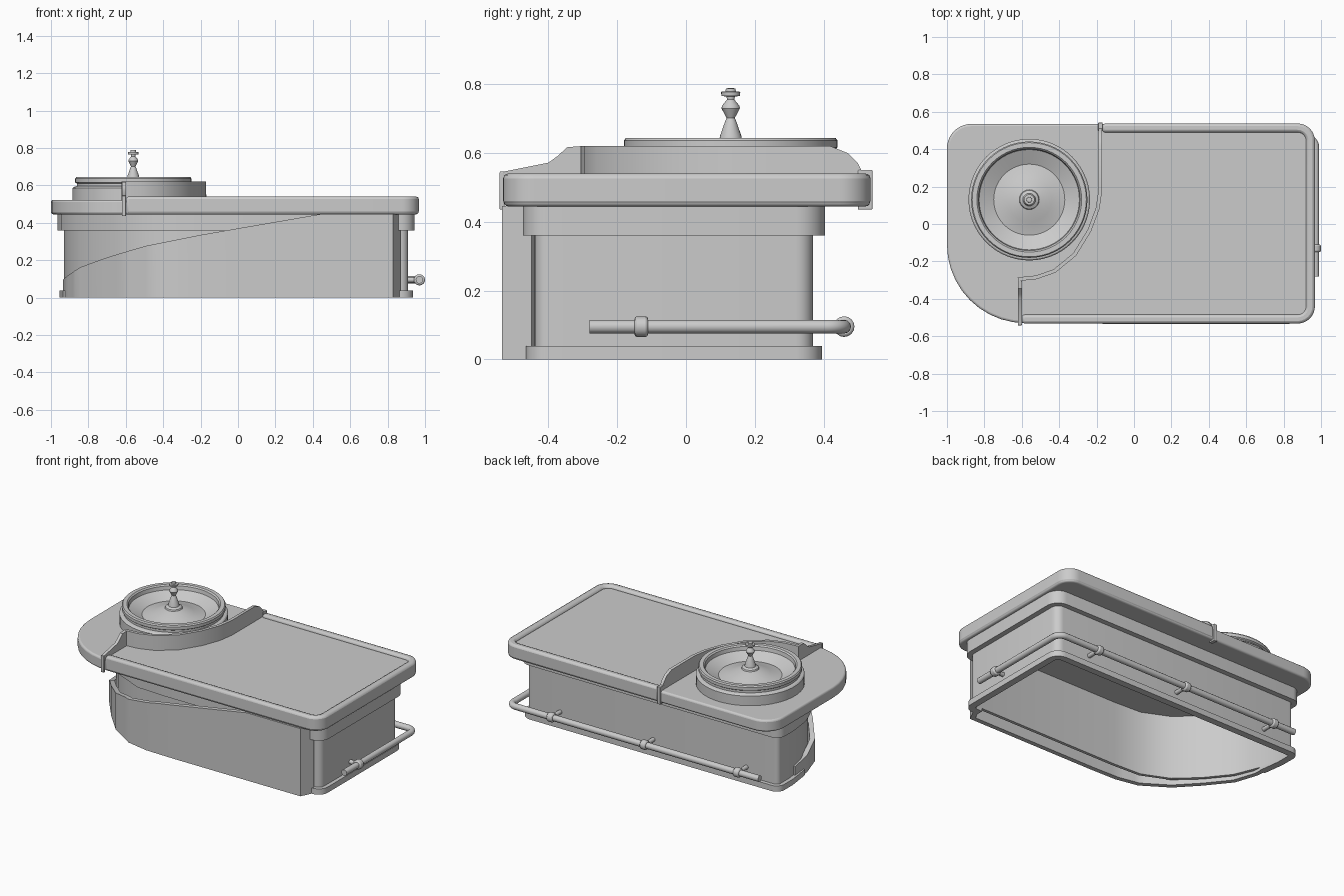
import bpy, bmesh, math
from mathutils import Vector, Matrix

if "Cube" in bpy.data.objects:
    bpy.data.objects.remove(bpy.data.objects["Cube"])


def finish(name, bm, bevel=0.0, segs=2):
    bmesh.ops.recalc_face_normals(bm, faces=bm.faces)
    me = bpy.data.meshes.new(name)
    bm.to_mesh(me)
    bm.free()
    ob = bpy.data.objects.new(name, me)
    bpy.context.collection.objects.link(ob)
    if bevel:
        m = ob.modifiers.new("bevel", 'BEVEL')
        m.width, m.segments, m.limit_method = bevel, segs, 'ANGLE'
        m.angle_limit = math.radians(50)
    return ob


def fillet(pts, n=8):
    """Outline from (x, y, radius) corners; radius 0 keeps the point."""
    out = []
    for i, (x, y, r) in enumerate(pts):
        p = Vector((x, y))
        if not r:
            out.append(p)
            continue
        a = (Vector(pts[i - 1][:2]) - p).normalized()
        b = (Vector(pts[(i + 1) % len(pts)][:2]) - p).normalized()
        c = p + (a + b) * r
        for k in range(n + 1):
            t = k / n * math.pi / 2
            out.append(c - b * r * math.cos(t) - a * r * math.sin(t))
    return out


def offset(path, d, closed):
    """Shift a path to its right (outward for counter-clockwise) by d."""
    n, out = len(path), []
    for i, p in enumerate(path):
        ds = []
        if closed or i > 0:
            ds.append((p - path[i - 1]).normalized())
        if closed or i < n - 1:
            ds.append((path[(i + 1) % n] - p).normalized())
        ns = [Vector((v.y, -v.x)) for v in ds]
        m = sum(ns, Vector((0, 0))).normalized()
        out.append(p + m * d / max(0.4, m.dot(ns[0])))
    return out


def ribbon(name, path, z0, tops, thick, closed=False, bevel=0.0):
    """Standing wall along a path, thickness to its left."""
    inner = offset(path, -thick, closed)
    if not isinstance(tops, list):
        tops = [tops] * len(path)
    bm = bmesh.new()
    rows = [[bm.verts.new((*q, z)) for q, z in ((p, z0), (p, t), (s, t), (s, z0))]
            for p, s, t in zip(path, inner, tops)]
    n = len(rows)
    for i in range(n if closed else n - 1):
        a, b = rows[i], rows[(i + 1) % n]
        for k in range(4):
            bm.faces.new((a[k], b[k], b[(k + 1) % 4], a[(k + 1) % 4]))
    if not closed:
        bm.faces.new(rows[0])
        bm.faces.new(rows[-1])
    return finish(name, bm, bevel)


def slab(name, path, z0, z1, bevel=0.0):
    bm = bmesh.new()
    low = [bm.verts.new((*p, z0)) for p in path]
    high = [bm.verts.new((*p, z1)) for p in path]
    bm.faces.new(low)
    bm.faces.new(high)
    for i in range(len(path)):
        bm.faces.new((low[i - 1], low[i], high[i], high[i - 1]))
    return finish(name, bm, bevel, 3)


def lathe(name, profile, center, n=48):
    bm = bmesh.new()
    vs = [bm.verts.new((r, 0, z)) for r, z in profile]
    es = [bm.edges.new(e) for e in zip(vs, vs[1:])]
    bmesh.ops.spin(bm, geom=vs + es, cent=(0, 0, 0), axis=(0, 0, 1),
                   angle=2 * math.pi, steps=n)
    bmesh.ops.remove_doubles(bm, verts=bm.verts, dist=1e-5)
    bmesh.ops.translate(bm, verts=bm.verts, vec=center)
    return finish(name, bm)


def rod(name, a, b, r, bevel=0.0, n=16):
    a, b = Vector(a), Vector(b)
    bm = bmesh.new()
    rot = (b - a).to_track_quat('Z', 'Y').to_matrix().to_4x4()
    bmesh.ops.create_cone(bm, cap_ends=True, segments=n, radius1=r, radius2=r,
                          depth=(b - a).length, matrix=Matrix.Translation((a + b) / 2) @ rot)
    return finish(name, bm, bevel)


def interp(x, table):
    for (x0, z0), (x1, z1) in zip(table, table[1:]):
        if x <= x1:
            return z0 + (z1 - z0) * max(0, x - x0) / (x1 - x0)
    return table[-1][1]


def box(name, lo, hi):
    bm = bmesh.new()
    bmesh.ops.create_cube(bm, size=1)
    for v in bm.verts:
        v.co = [lo[i] if v.co[i] < 0 else hi[i] for i in range(3)]
    return finish(name, bm, 0.003)


# Countertop with a wide rounded front-left corner
top = fillet([(-1, -.53, .42), (.965, -.53, .09), (.965, .535, .09), (-1, .535, .13)], 10)
slab("countertop", top, .445, .522, .012)

# Raised rim around the playing surface
rim = fillet([(-.6, -.53, 0), (.965, -.53, .09), (.965, .535, .09), (-.17, .535, 0)], 10)
ribbon("table_rim", offset(rim, .002, False), .447, .54, .047, bevel=.014)

# Body, skirt below the top, and plinth (open behind the front panel)
right_back = [(.91, -.44, .04), (.91, .37, .05), (-.93, .37, .03), (-.93, .25, 0)]
left_curve = [(-.91, .1, 0), (-.84, -.07, 0), (-.72, -.22, 0),
              (-.58, -.35, 0), (-.4, -.43, 0), (-.2, -.44, 0)]
body = fillet(right_back + left_curve, 6)
ribbon("body", body, .02, .446, .02, True)
ribbon("skirt", offset(body, .034, True), .36, .446, .045, True)
base = fillet([(.83, -.44, 0)] + right_back + left_curve[:1], 6)
ribbon("plinth", offset(base, .025, False), 0, .038, .045)

# Curved front panel with a sweeping top edge
sweep = [(-.94, .09), (-.92, .11), (-.85, .16), (-.7, .215), (-.5, .275),
         (-.2, .335), (0, .37), (.44, .446)]
ctrl = [(-.935, .2), (-.92, .05), (-.87, -.1), (-.75, -.25), (-.62, -.39), (-.45, -.5),
        (-.3, -.53), (-.1, -.535), (.15, -.535), (.44, -.535), (.83, -.535), (.87, -.45)]
panel = []
for (ax, ay), (bx, by) in zip(ctrl, ctrl[1:]):
    panel += [Vector((ax + (bx - ax) * t / 4, ay + (by - ay) * t / 4)) for t in range(4)]
panel.append(Vector(ctrl[-1]))
ribbon("front_panel", panel, 0, [interp(p.x, sweep) for p in panel], .03)

# Divider wall between table and wheel, with clips over both edges
div = [(-.62, -.535, .545), (-.62, -.4, .572), (-.62, -.375, .59), (-.62, -.345, .617),
       (-.62, -.305, .62), (-.52, -.295, .62), (-.42, -.26, .62), (-.31, -.17, .62),
       (-.23, -.04, .62), (-.185, .08, .62), (-.17, .18, .62), (-.17, .42, .62),
       (-.17, .47, .6), (-.17, .5, .57), (-.17, .51, .55), (-.17, .535, .55)]
ribbon("divider_wall", [Vector(d[:2]) for d in div[4:]], .5, [d[2] for d in div[4:]], .02)
ribbon("divider_ramp", [Vector((d[0] + .02, d[1])) for d in div[:5]], .5,
       [d[2] for d in div[:5]], .02)
box("front_clip", (-.621, -.542, .435), (-.599, -.528, .546))
box("back_clip", (-.192, .5, .435), (-.168, .542, .551))

# Wheel bowl and turret
C = (-.56, .13, 0)
lathe("wheel_bowl", [(.325, .515), (.325, .585), (.318, .592), (.302, .596), (.302, .61),
                     (.311, .616), (.311, .636), (.305, .644), (.28, .644), (.272, .636),
                     (.268, .612), (.19, .575), (.12, .59), (.05, .62), (0, .622)], C, 56)
lathe("wheel_turret", [(.055, .615), (.05, .627), (.034, .635), (.031, .65), (.017, .69), (.012, .702),
                       (.027, .73), (.025, .738), (.011, .755), (.012, .764), (.027, .766),
                       (.028, .778), (.015, .779), (.014, .788), (0, .789)], C, 20)

# Foot rail along the right side and back
rail = fillet([(.97, -.28, 0), (.97, .46, .05), (-.86, .46, 0)], 8)
cu = bpy.data.curves.new("foot_rail", 'CURVE')
cu.dimensions, cu.bevel_depth, cu.bevel_resolution, cu.use_fill_caps = '3D', .02, 4, True
sp = cu.splines.new('POLY')
sp.points.add(len(rail) - 1)
for q, p in zip(sp.points, rail):
    q.co = (p.x, p.y, .095, 1)
bpy.context.collection.objects.link(bpy.data.objects.new("foot_rail", cu))

# Rail brackets: a collar on the rail and a stem to the body
for i, (x, y, along, to) in enumerate([(.97, -.13, (0, .02), (.9, -.13))] +
                                      [(x, .46, (.02, 0), (x, .36)) for x in (.66, -.02, -.7)]):
    rod(f"rail_collar_{i}", (x - along[0], y - along[1], .095),
        (x + along[0], y + along[1], .095), .03, .008)
    rod(f"rail_stem_{i}", (x, y, .095), (*to, .095), .014)

# Smooth shading with crisp edges
meshes = [o for o in bpy.context.scene.objects if o.type == 'MESH']
for o in bpy.context.scene.objects:
    o.select_set(o in meshes)
bpy.context.view_layer.objects.active = meshes[0]
bpy.ops.object.shade_smooth_by_angle(angle=math.radians(30))
